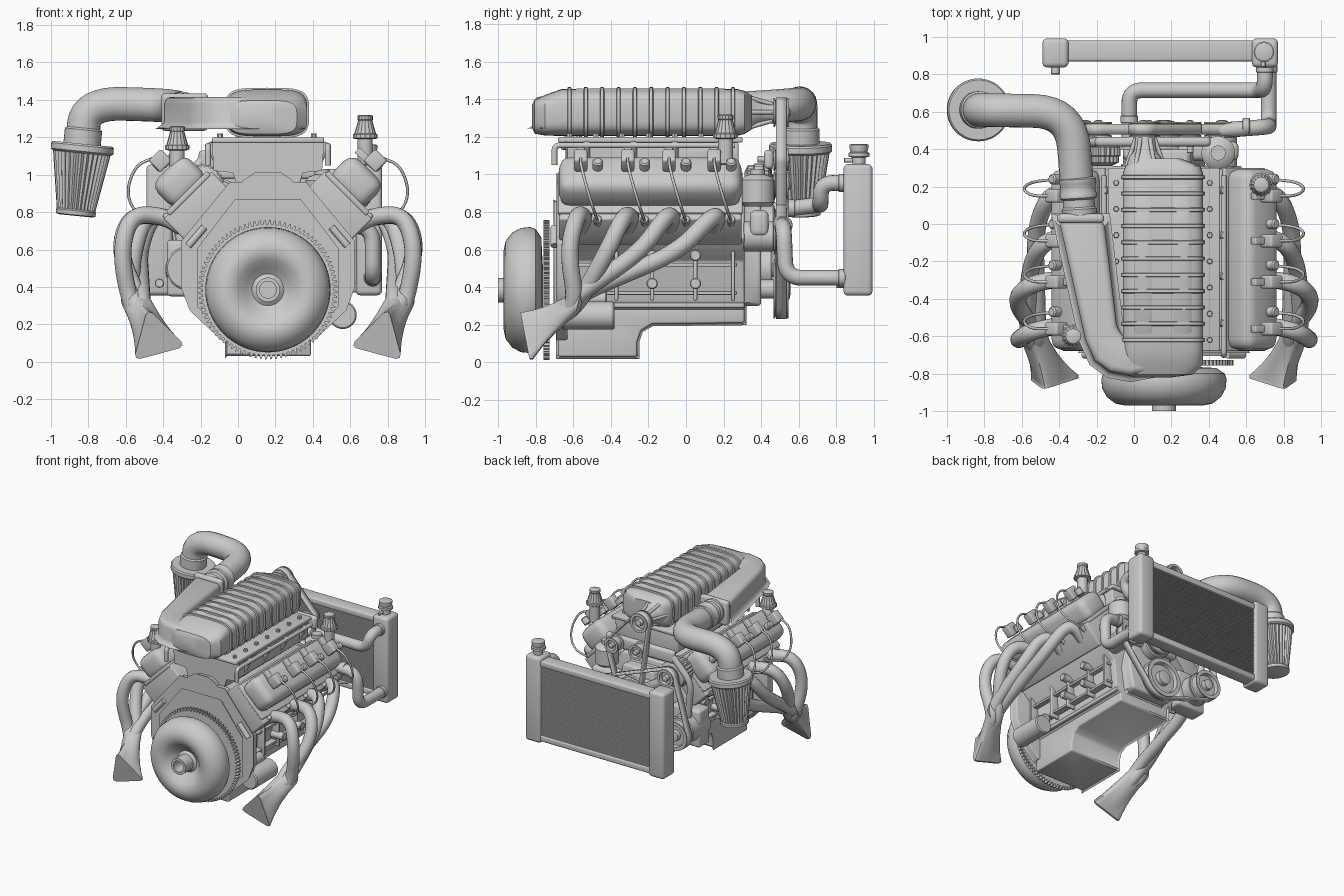
import bpy, bmesh, math
from math import sin, cos, pi, radians
from mathutils import Vector, Matrix, geometry

if "Cube" in bpy.data.objects:
    bpy.data.objects.remove(bpy.data.objects["Cube"])

CX, CZ = 0.16, 0.385          # crank axis


def finish(name, bm, bevel=0.0, angle=35):
    if bevel:
        bm.normal_update()
        es = [e for e in bm.edges if len(e.link_faces) == 2 and e.calc_face_angle(0) > radians(30)]
        bmesh.ops.bevel(bm, geom=es, offset=bevel, segments=3, affect='EDGES', profile=0.5, clamp_overlap=True)
    bmesh.ops.recalc_face_normals(bm, faces=bm.faces)
    me = bpy.data.meshes.new(name)
    bm.to_mesh(me)
    bm.free()
    me.polygons.foreach_set('use_smooth', [True] * len(me.polygons))
    me.set_sharp_from_angle(angle=radians(angle))
    ob = bpy.data.objects.new(name, me)
    bpy.context.collection.objects.link(ob)
    return ob


def box(name, loc, size, tilt=0, bevel=0.0):
    bm = bmesh.new()
    m = Matrix.Translation(loc) @ Matrix.Rotation(tilt, 4, 'Y') @ Matrix.Diagonal((*size, 1))
    bmesh.ops.create_cube(bm, size=1, matrix=m)
    return finish(name, bm, bevel)


def loft(name, rings, bevel=0.0, caps=True):
    bm = bmesh.new()
    rows = [[bm.verts.new(p) for p in r] for r in rings]
    n = len(rows[0])
    for a, b in zip(rows, rows[1:]):
        for i in range(n):
            bm.faces.new((a[i], a[(i + 1) % n], b[(i + 1) % n], b[i]))
    if caps:
        bm.faces.new(rows[0])
        bm.faces.new(rows[-1])
    return finish(name, bm, bevel)


def prism(name, pts, axis, a, b, bevel=0.0):
    put = {'x': lambda p, t: (t, p[0], p[1]), 'y': lambda p, t: (p[0], t, p[1]), 'z': lambda p, t: (p[0], p[1], t)}[axis]
    return loft(name, [[put(p, t) for p in pts] for t in (a, b)], bevel)


def lathe(name, prof, loc, axis, n=40, pleat=1.0):
    q = Vector(axis).to_track_quat('Z', 'Y')
    rings = [[Vector(loc) + q @ Vector((r * f * cos(2 * pi * i / n), r * f * sin(2 * pi * i / n), t))
              for i in range(n) for f in [pleat if i % 2 else 1]] for r, t in prof]
    return loft(name, rings)


def cyl(name, loc, axis, r, length, n=32, bev=0.008):
    return lathe(name, [(r - bev, 0), (r, bev), (r, length - bev), (r - bev, length)], loc, axis, n)


def tube(name, pts, r, fillet=0.1, res=6):
    pts = [Vector(p) for p in pts]
    path = [pts[0]]
    for a, b, c in zip(pts, pts[1:], pts[2:]):
        u, v = (a - b), (c - b)
        p = b + u.normalized() * min(fillet, u.length * .49)
        q = b + v.normalized() * min(fillet, v.length * .49)
        path += [p * (1 - t) ** 2 + b * 2 * t * (1 - t) + q * t * t for t in [k / 8 for k in range(9)]]
    path.append(pts[-1])
    cu = bpy.data.curves.new(name, 'CURVE')
    cu.dimensions, cu.bevel_depth, cu.bevel_resolution, cu.use_fill_caps = '3D', r, res, True
    sp = cu.splines.new('POLY')
    sp.points.add(len(path) - 1)
    for k, p in zip(sp.points, path):
        k.co = (*p, 1)
    ob = bpy.data.objects.new(name, cu)
    bpy.context.collection.objects.link(ob)
    me = bpy.data.meshes.new_from_object(ob.evaluated_get(bpy.context.evaluated_depsgraph_get()))
    bpy.data.objects.remove(ob)
    bm = bmesh.new()
    bm.from_mesh(me)
    return finish(name, bm, 0, 50)


def sq_ring(y, cx, cz, hw, hh, e=4, n=40):      # rounded-box section facing y
    f = lambda c: math.copysign(abs(c) ** (2 / e), c)
    return [(cx + hw * f(cos(2 * pi * i / n)), y, cz + hh * f(sin(2 * pi * i / n))) for i in range(n)]


def sym(half):                                   # mirror a half section about the crank axis
    return half + [(2 * CX - x, z) for x, z in reversed(half)]


# Torque converter, flexplate ring gear
lathe('torque_converter', [(.045, .12), (.045, .0), (.065, .0), (.065, .1), (.085, .115), (.12, .09), (.16, .05), (.21, .03), (.26, .04),
      (.305, .075), (.33, .12), (.335, .17), (.325, .2), (.28, .23), (.1, .24)], (CX, -1, CZ), (0, 1, 0), 64)
N = 84
gear = [(CX + r * cos(2 * pi * (i + o) / N), CZ + r * sin(2 * pi * (i + o) / N))
        for i in range(N) for o, r in ((0, .35), (.3, .35), (.45, .372), (.75, .372))]
prism('ring_gear', gear, 'y', -.757, -.727)

# Block, bell housing flange with braces, oil pan
prism('block', sym([(.39, .28), (.43, .32), (.45, .54), (.58, .66), (.36, .93)]), 'y', -.66, .31, .01)
prism('bell_flange', sym([(.4, .12), (.57, .28), (.615, .4), (.615, .64), (.36, .95)]), 'y', -.69, -.63, .01)
prism('bell_rim', sym([(.38, .16), (.53, .3), (.53, .6), (.33, .86)]), 'y', -.705, -.68, .01)
prism('oil_pan', [(-.68, .03), (-.26, .03), (-.26, .11), (-.24, .17), (-.18, .205), (.31, .21), (.31, .31), (-.68, .31)], 'x', -.07, .39, .012)
box('pan_rail', (CX, -.185, .305), (.54, .99, .025), 0, .006)
cyl('starter_motor', (.56, -.66, .25), (0, 1, 0), .075, .28)
cyl('starter_solenoid', (.5, -.6, .34), (0, 1, 0), .04, .18)

# Both cylinder banks
ports = [-.56, -.31, -.09, .15]
for s, side in ((1, 'right'), (-1, 'left')):
    X = lambda x: CX + s * (x - CX)
    t = s * pi / 4
    tube(f'{side}_bell_brace', [(X(.50), -.70, .72), (X(.585), -.70, .62)], .02, .1, 3)
    box(f'{side}_head', (X(.52), -.19, .82), (.36, .97, .2), t, .012)
    box(f'{side}_cover_rail', (X(.585), -.19, .90), (.31, .98, .03), t, .008)
    box(f'{side}_valve_cover', (X(.632), -.19, .962), (.25, .97, .19), t, .06)
    for y in (-.6, -.37, -.18, .05, .25):
        box(f'{side}_block_rib', (X(.46), y, .47), (.09, .02, .28), 0, .006)
    for y in (-.18, .05):
        for z in (.42, .57):
            cyl(f'{side}_block_boss', (X(.42), y, z), (s, 0, 0), .03, .13, 20, .005)
    for z in (.37, .52):
        box(f'{side}_block_web', (X(.45), -.18, z), (.07, .9, .02), 0, .004)
    for i, y in enumerate(ports):
        # coil packs, plug wires, exhaust ports
        box(f'{side}_coil', (X(.735), y, 1.075), (.09, .07, .09), t, .012)
        cyl(f'{side}_coil_boss', (X(.72), y + .09, 1.03), (s, 0, 1), .028, .06, 20)
        box(f'{side}_coil_bracket', (X(.68), y, 1.09), (.12, .04, .04), t, .006)
        tube(f'{side}_plug_wire', [(X(.77), y, 1.09), (X(.87), y, 1.05), (X(.92), y + .04, .9), (X(.86), y + .08, .78), (X(.68), y + .09, .75)], .008, .1, 2)
        cyl(f'{side}_plug_boot', (X(.64), y + .09, .73), (s, 0, .4), .022, .09, 16, .004)
        box(f'{side}_port_flange', (X(.665), y, .74), (.14, .12, .03), t + s * pi / 2, .01)
        # header runner
        k = i / 3
        knee = (.95, .96, .88, .85)[i]
        tube(f'{side}_header_pipe', [(X(.62), y, .72), (X(.72), y + .02, .78), (X(knee - .06), y - .02, .79 - .02 * k),
             (X(knee), y - .07 - .12 * k, .59), (X(.865 + .03 * (-1) ** i), -.58, .33 + (.03 if i > 1 else -.03)),
             (X(.83), -.68, .24)], .046, .16)
    # flared collector
    rings = []
    c0, c1 = Vector((.87, -.57, .33)), Vector((.76, -.83, .125))
    for f in (0, .25, .5, .7, .85, 1):
        c, w, ring = c0.lerp(c1, f), f ** 2, []
        for j in range(48):
            a = 2 * pi * j / 48
            d = (a - radians(75)) % (2 * pi / 3) - pi / 3
            r = (1 - w) * .075 + w * min(.148, .084 / cos(d))
            ring.append((X(c.x + r * cos(a)), c.y + .22 * r * sin(a) * (1 - 2 * f) - .1 * w * r * cos(a), c.z + r * sin(a)))
        rings.append(ring)
    loft(f'{side}_collector', rings)
    loft(f'{side}_collector_flange', [[(x, y - dy, z) for x, y, z in rings[-1]] for dy in (0, .015)])
    # oil breather, fuel rail
    bx, by, bz = ((.68, .21, 1.19) if s > 0 else (-.325, -.6, 1.13))
    cyl(f'{side}_breather_neck', (bx, by, bz - .14), (0, 0, 1), .04, .16, 24)
    lathe(f'{side}_breather_filter', [(.05, 0), (.066, .005), (.066, .025), (.058, .03), (.038, .1), (.042, .105), (.042, .125), (.03, .13)],
          (bx, by, bz), (0, 0, 1), 32, .92)
    tube(f'{side}_fuel_rail', [(X(.48), -.7, 1.05), (X(.48), -.7, 1.155), (X(.48), .26, 1.155)], .016, .03, 3)
    for y in ports:
        cyl(f'{side}_injector', (X(.48), y + .03, 1.17), (-s * .5, 0, -1), .02, .16, 16, .004)

# Intake manifold and plenum
prism('intake_manifold', sym([(.3, .9), (.34, 1.02), (.44, 1.03), (.45, 1.17)]), 'y', -.64, .28, .01)
box('manifold_flange', (CX, -.19, 1.185), (.6, .98, .03), 0, .008)
prism('valley_cover', sym([(.28, .9), (.28, .96), (.22, 1.0)]), 'y', -.69, -.6, .015)

# Supercharger with ribs and nose drive
SX = .155
loft('supercharger', [sq_ring(*r) for r in (
    (-.82, .1, 1.31, .1, .06), (-.805, SX - .02, 1.307, .18, .09), (-.75, SX, 1.315, .215, .108), (-.66, SX, 1.33, .215, .125),
    (.27, SX, 1.33, .215, .125), (.31, SX, 1.33, .20, .115), (.35, .13, 1.33, .12, .09))])
for k in range(11):
    y = -.62 + .087 * k
    loft('case_rib', [sq_ring(y + d, SX, 1.33, .213 + g, .123 + g) for d, g in ((-.012, 0), (-.008, .012), (.008, .012), (.012, 0))])
for x in (.06, .25):
    loft('rotor_bulge', [sq_ring(y, x, 1.39, w, h, 2.5) for y, w, h in ((-.64, .05, .03), (-.58, .085, .068), (.2, .085, .068), (.27, .05, .03))])
lathe('nose_drive', [(.1, 0), (.085, .05), (.06, .08), (.05, .17)], (.06, .31, 1.33), (0, 1, 0), 32)
for k in range(6):
    a = k * pi / 3
    tube('nose_spoke', [(.06 + .1 * cos(a), .31, 1.33 + .1 * sin(a)), (.06 + .05 * cos(a), .46, 1.33 + .05 * sin(a))], .012, .1, 2)
for x in (SX - .25, SX + .25):
    for k in range(7):
        cyl('case_bolt', (x, -.62 + .14 * k, 1.19), (0, 0, 1), .016, .03, 6, .003)

# Intake duct, throttle body, pipe, cone filter
duct = [(-.4, .02), (-.16, .02), (-.09, -.56), (-.04, -.62), (.2, -.62), (.3, -.75), (-.02, -.81), (-.13, -.79), (-.21, -.73), (-.26, -.62)]
prism('intake_duct', duct, 'z', 1.245, 1.415, .035)
box('throttle_flange', (-.285, .03, 1.335), (.25, .05, .2), 0, .02)
lathe('throttle_body', [(.09, 0), (.095, .05), (.085, .06), (.085, .1), (.1, .11), (.1, .13), (.094, .14), (.094, .18), (.1, .19), (.1, .21), (.085, .22)],
      (-.29, .03, 1.34), (-.06, 1, .02), 36)
tube('intake_pipe', [(-.3, .14, 1.34), (-.335, .6, 1.37), (-.815, .61, 1.385), (-.835, .61, 1.14)], .09, .2, 8)
ax = Vector((-.1, 0, -1))
lathe('filter_clamp', [(.09, 0), (.1, .01), (.1, .1), (.09, .11)], (-.825, .61, 1.25), ax, 36)
lathe('filter_cap', [(.09, 0), (.16, .0), (.168, .01), (.168, .04), (.155, .05)], (-.83, .61, 1.165), ax, 48)
lathe('filter_pleats', [(.155, 0), (.102, .32)], (-.835, .61, 1.12), ax, 64, .92)
lathe('filter_end', [(.1, 0), (.108, .008), (.106, .03), (.09, .035)], (-.865, .61, .815), ax, 48)

# Front cover and accessories
prism('timing_cover', sym([(.34, .3), (.38, .5), (.3, .88)]), 'y', .3, .4, .02)
cyl('water_pump', (CX, .38, .72), (0, 1, 0), .12, .09)
box('pump_manifold', (.25, .39, .74), (.62, .1, .14), 0, .03)
lathe('alternator', [(.07, 0), (.11, .02), (.11, .05), (.118, .055), (.118, .1), (.11, .105), (.11, .13), (.06, .15), (.03, .2)],
      (-.19, .31, .94), (0, 1, 0), 48, .93)
cyl('compressor', (-.27, .22, .5), (0, 1, 0), .115, .24)
box('compressor_bracket', (-.25, .3, .5), (.26, .14, .3), 0, .02)
cyl('steering_pump', (.47, .3, .67), (0, 1, 0), .08, .17)
lathe('steering_reservoir', [(.07, 0), (.09, .02), (.09, .14), (.07, .16), (.04, .17), (.04, .2)], (.45, .38, .83), (0, 0, 1), 32)
box('idler_bracket', (.1, .44, 1.08), (.62, .05, .1), 0, .02)
tube('bracket_arm_left', [(-.19, .44, 1.08), (-.34, .42, .9), (-.3, .4, .6)], .025, .08)

# Pulleys, accessory belt and blower belt
pulleys = [(CX, .39, .145), (-.27, .49, .105), (-.19, .94, .06), (.47, .67, .085), (.05, 1.33, .065), (.3, 1.08, .05), (.08, 1.08, .05), (CX, .72, .09)]
for x, z, r in pulleys:
    lathe('pulley', [(r * .5, 0), (r + .012, 0), (r + .012, .008), (r, .012), (r, .068), (r + .012, .072), (r + .012, .08), (r * .85, .08),
          (r * .8, .05), (r * .4, .05), (r * .38, .085), (r * .2, .09)], (x, .465, z), (0, 1, 0), 40)
    cyl('pulley_shaft', (x, .38, z), (0, 1, 0), r * .35, .14, 20, .003)
for name, group in (('accessory_belt', pulleys[:4]), ('blower_belt', pulleys[4:])):
    pts = [Vector((x + r * cos(a), z + r * sin(a))) for x, z, r in group for a in [k * pi / 18 for k in range(36)]]
    hull = [pts[i] for i in geometry.convex_hull_2d(pts)]
    belt = loft(name, [[(p.x, y, p.y) for p in hull] for y in (.478, .534)], 0, False)
    sol = belt.modifiers.new('thickness', 'SOLIDIFY')
    sol.thickness, sol.offset = .014, 1

# Radiator
box('radiator_core', (.14, .925, .7), (1.02, .085, .6), 0, 0)
for z in (.395, 1.005):
    box('radiator_bar', (.14, .925, z), (1.02, .11, .05), 0, .012)
for k in range(40):
    box('radiator_fin', (.14, .925, .425 + k * .0141), (1.02, .1, .0065))
for x in (-.42, .7):
    box('radiator_tank', (x, .915, .705), (.14, .155, .7), 0, .025)
lathe('radiator_cap', [(.035, 0), (.035, .04), (.055, .045), (.055, .065), (.045, .07), (.05, .09), (.05, .108), (.04, .112)], (.695, .92, 1.05), (0, 0, 1), 32)
cyl('cap_overflow', (.69, .92, 1.075), (0, -1, 0), .012, .08, 12, .002)
cyl('drain_fitting', (-.42, .85, .42), (0, -1, 0), .025, .05, 16, .004)

# Coolant hoses
tube('upper_hose', [(.7, .86, .955), (.7, .72, .955), (.66, .715, .84), (-.025, .715, .84), (-.025, .4, .8)], .042, .07)
tube('lower_hose', [(.72, .86, .45), (.72, .53, .45), (.72, .52, .72), (.45, .5, .74)], .042, .09)
for loc, axis in (((.7, .85, .955), (0, -1, 0)), ((.72, .85, .45), (0, -1, 0)), ((.62, .52, .73), (-1, 0, 0)), ((-.025, .58, .82), (0, -1, 0))):
    cyl('hose_clamp', loc, axis, .047, .04, 28, .004)
